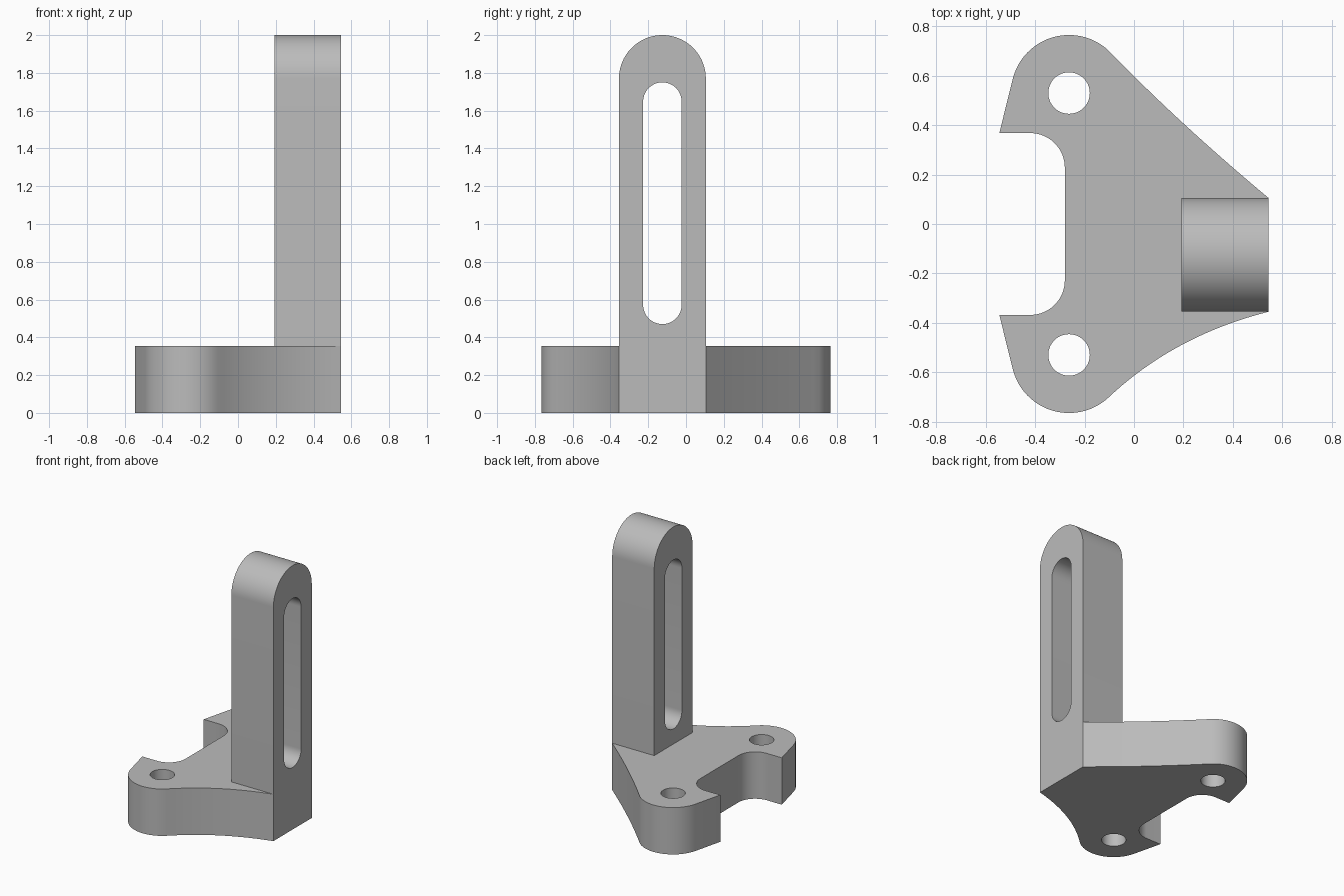
import bpy
import bmesh
from math import cos, sin, radians
from mathutils import Matrix, Vector

cube = bpy.data.objects.get("Cube")
if cube:
    bpy.data.objects.remove(cube, do_unlink=True)

GREY = (0.5, 0.5, 0.5, 1)
metal = bpy.data.materials.new("plain grey")
metal.use_nodes = True
metal.diffuse_color = GREY
metal.node_tree.nodes["Principled BSDF"].inputs["Base Color"].default_value = GREY


def arc(cx, cy, r, start, end, steps=24):
    angles = [radians(start + (end - start) * i / steps) for i in range(steps + 1)]
    return [(cx + r * cos(a), cy + r * sin(a)) for a in angles]


def circle(cx, cy, r):
    return arc(cx, cy, r, 0, 360, 48)[:-1]


def bend(a, b, c, steps=20):
    """Quadratic curve from a to c, pulled towards b."""
    a, b, c = Vector(a), Vector(b), Vector(c)
    ts = [i / steps for i in range(steps + 1)]
    return [tuple(a * (1 - t) ** 2 + b * 2 * t * (1 - t) + c * t * t) for t in ts]


def mirrored(points):
    return [(x, -y) for x, y in reversed(points)]


def plate(name, outline, holes, depth, matrix):
    """Fill an outline with holes, then extrude it."""
    bm = bmesh.new()
    for loop in [outline] + holes:
        verts = [bm.verts.new((x, y, 0)) for x, y in loop]
        for i, v in enumerate(verts):
            bm.edges.new((verts[i - 1], v))
    bmesh.ops.triangle_fill(bm, use_beauty=True, use_dissolve=False,
                            edges=bm.edges[:], normal=(0, 0, 1))
    new = bmesh.ops.extrude_face_region(bm, geom=bm.faces[:])["geom"]
    bmesh.ops.translate(bm, vec=(0, 0, depth),
                        verts=[g for g in new if isinstance(g, bmesh.types.BMVert)])
    bmesh.ops.transform(bm, matrix=matrix, verts=bm.verts[:])
    bmesh.ops.recalc_face_normals(bm, faces=bm.faces[:])
    mesh = bpy.data.meshes.new(name)
    bm.to_mesh(mesh)
    bm.free()
    mesh.materials.append(metal)
    obj = bpy.data.objects.new(name, mesh)
    bpy.context.collection.objects.link(obj)
    bpy.ops.object.select_all(action="DESELECT")
    obj.select_set(True)
    bpy.context.view_layer.objects.active = obj
    bpy.ops.object.shade_smooth_by_angle(angle=radians(25))
    return obj


RIGHT, FRONT, BACK = 0.545, -0.355, 0.105
BASE_TOP = 0.355
EAR_X, EAR_Y, EAR_R = -0.263, 0.53, 0.235

# Base: rounded ear and half of the notch, mirrored, joined by two curved flanks
ear = arc(EAR_X, EAR_Y, EAR_R, 48, 165)
half = ear + [(-RIGHT, 0.368)] + arc(-0.42, 0.228, 0.14, 90, 0, 16)
other = mirrored(half)
back_flank = bend((RIGHT, BACK), (0.185, 0.405), ear[0])[:-1]
front_flank = bend(other[-1], (0.161, -0.452), (RIGHT, FRONT))[1:]
bolt_holes = [circle(EAR_X, side * EAR_Y, 0.084) for side in (1, -1)]
plate("base_plate", back_flank + half + other + front_flank, bolt_holes,
      BASE_TOP, Matrix())

# Upright: round-topped arm with a long slot, profile turned to face +x
mid = (FRONT + BACK) / 2
radius = (BACK - FRONT) / 2
arm = [(FRONT, BASE_TOP), (BACK, BASE_TOP)] + arc(mid, 2 - radius, radius, 0, 180, 40)
slot_r = 0.102
slot = (arc(mid, 1.75 - slot_r, slot_r, 0, 180)
        + arc(mid, 0.47 + slot_r, slot_r, 180, 360))
to_side = Matrix(((0, 0, 1, 0.193), (1, 0, 0, 0), (0, 1, 0, 0), (0, 0, 0, 1)))
plate("slotted_upright", arm, [slot], RIGHT - 0.193, to_side)
